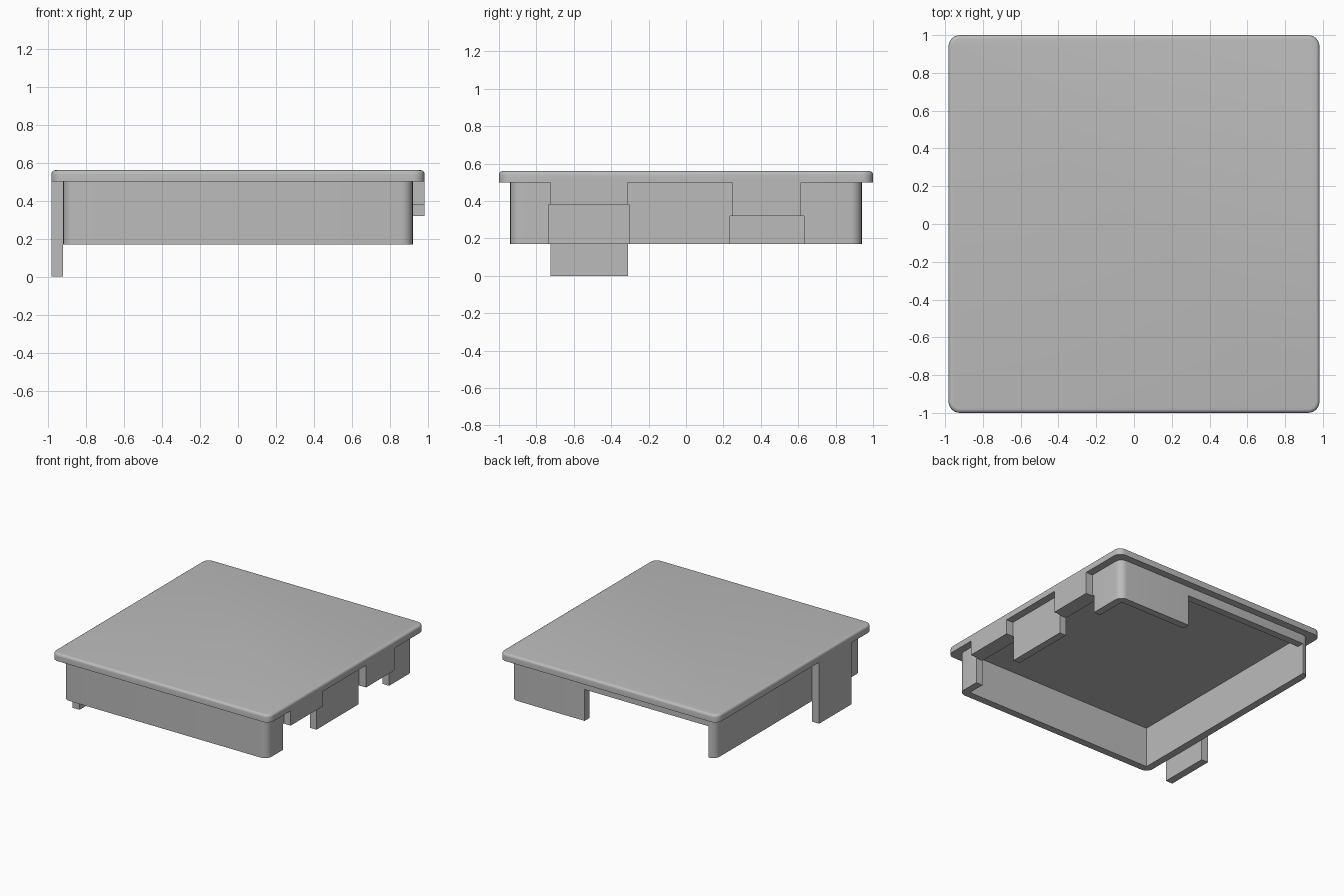
import bpy
import bmesh
from mathutils import Vector

cube = bpy.data.objects.get("Cube")
if cube:
    bpy.data.objects.remove(cube, do_unlink=True)

# Single plain grey plastic
grey = bpy.data.materials.new("grey_plastic")
grey.use_nodes = True
colour = (0.5, 0.5, 0.5, 1)
grey.diffuse_color = colour
grey.node_tree.nodes["Principled BSDF"].inputs["Base Color"].default_value = colour

LID_X, LID_Y, TOP, UNDER = 0.982, 1.0, 0.56, 0.5
WALL_X, WALL_Y, RIM = 0.92, 0.94, 0.17
THICK, RADIUS = 0.06, 0.06


def box(name, x, y, z, corner=0, top_edge=0):
    """Box from (min, max) pairs, with rounded upright corners and top edge."""
    bm = bmesh.new()
    bmesh.ops.create_cube(bm, size=1)
    for v in bm.verts:
        v.co = Vector([r[0] if c < 0 else r[1] for c, r in zip(v.co, (x, y, z))])
    if corner:
        upright = [e for e in bm.edges if abs(e.verts[0].co.z - e.verts[1].co.z) > 1e-4]
        bmesh.ops.bevel(bm, geom=upright, offset=corner, segments=6,
                        profile=0.5, affect='EDGES')
    if top_edge:
        rim = [e for e in bm.edges if all(v.co.z > z[1] - 1e-4 for v in e.verts)]
        bmesh.ops.bevel(bm, geom=rim, offset=top_edge, segments=4,
                        profile=0.5, affect='EDGES')
    mesh = bpy.data.meshes.new(name)
    bm.to_mesh(mesh)
    bm.free()
    mesh.materials.append(grey)
    obj = bpy.data.objects.new(name, mesh)
    bpy.context.collection.objects.link(obj)
    return obj


def combine(target, other, operation):
    """Apply a boolean and remove the second object."""
    mod = target.modifiers.new(operation, 'BOOLEAN')
    mod.operation, mod.object, mod.solver = operation, other, 'EXACT'
    bpy.context.view_layer.objects.active = target
    bpy.ops.object.modifier_apply(modifier=mod.name)
    bpy.data.objects.remove(other, do_unlink=True)


# Skirt: hollow frame with rounded outer corners, running up into the lid
skirt = box("skirt", (-WALL_X, WALL_X), (-WALL_Y, WALL_Y), (RIM, 0.52), corner=RADIUS)
in_x, in_y = WALL_X - THICK, WALL_Y - THICK
combine(skirt, box("hollow", (-in_x, in_x), (-in_y, in_y), (0, 1)), 'DIFFERENCE')

# Openings in the skirt: two beneath the left tabs, a wide one at the back
openings = [((0.8, 1), (-0.735, -0.305), (0, 0.38)),
            ((0.8, 1), (0.235, 0.63), (0, 0.32)),
            ((-in_x, 0.255), (0.8, 1.1), (0, 0.425))]
for span in openings:
    combine(skirt, box("opening", *span), 'DIFFERENCE')

# Lid: thin slab with a softened top edge
cover = box("cover", (-LID_X, LID_X), (-LID_Y, LID_Y), (UNDER, TOP),
            corner=RADIUS, top_edge=0.02)
combine(cover, skirt, 'UNION')

# Tabs flush with the lid's edge: two short on the left, one long on the right
tabs = [((WALL_X - 0.03, LID_X), (-0.725, -0.31), (0.38, 0.52)),
        ((WALL_X - 0.03, LID_X), (0.245, 0.615), (0.32, 0.52)),
        ((-LID_X, -WALL_X), (-0.725, -0.31), (0, 0.52))]
for span in tabs:
    combine(cover, box("tab", *span), 'UNION')

bpy.ops.object.select_all(action='DESELECT')
cover.select_set(True)
bpy.context.view_layer.objects.active = cover
bpy.ops.object.shade_smooth_by_angle(angle=0.6)
